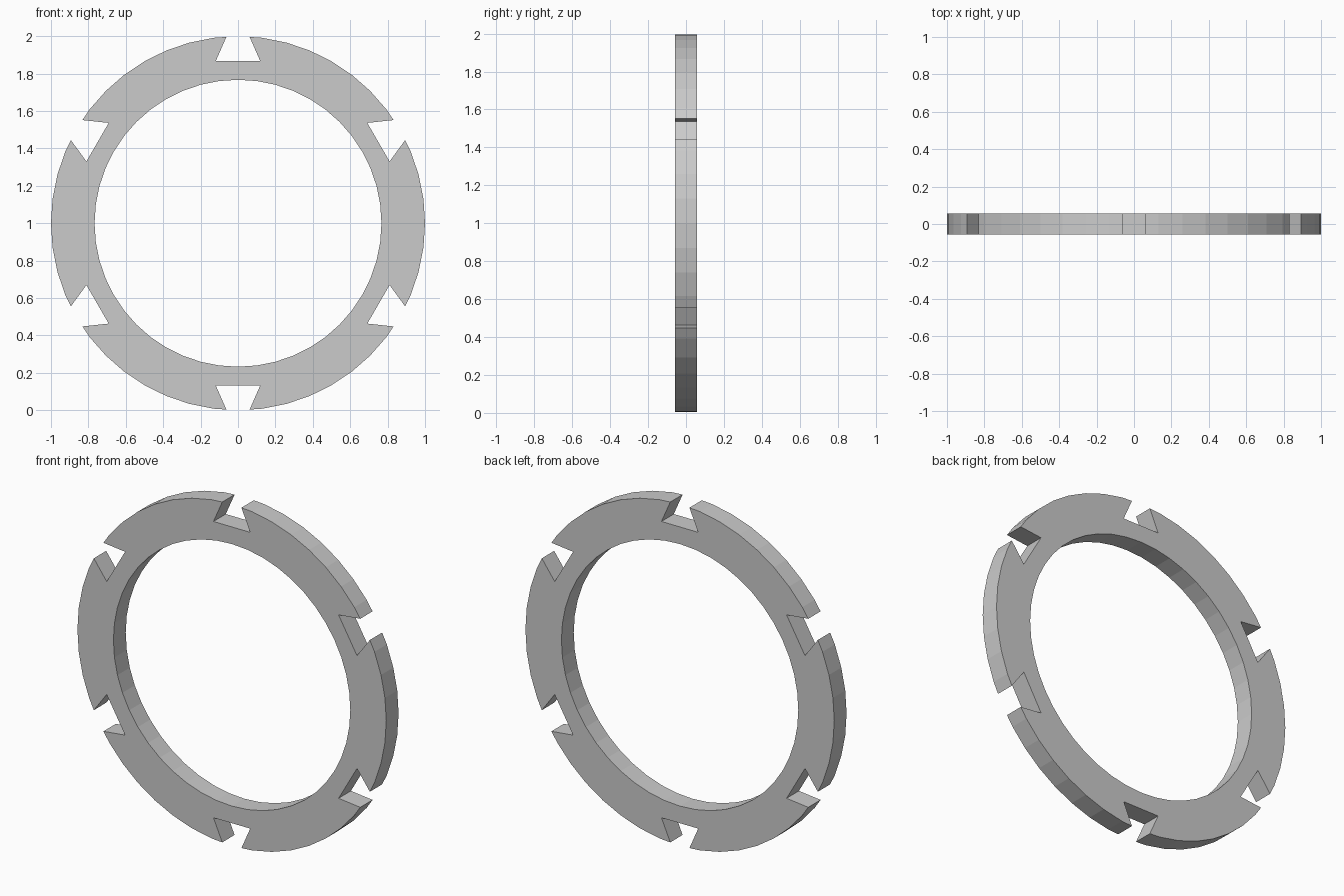
import bpy, bmesh
from math import sin, cos, radians

if "Cube" in bpy.data.objects:
    bpy.data.objects.remove(bpy.data.objects["Cube"])

R_OUT, R_IN, HALF_T = 1.0, 0.767, 0.057
STEP = 7.5                      # 48-sided circles
FLOOR, FLOOR_HALF = 0.867, 0.119
LIP, LIP_HALF = 0.996, 0.062


def place(radial, side, deg):
    """Point given by radial and sideways distance, turned about the ring axis."""
    a = radians(deg)
    return (radial * cos(a) - side * sin(a), -HALF_T,
            1 + radial * sin(a) + side * cos(a))


# Outer outline: six dovetail slots joined by arcs
outer = []
for k in range(6):
    d = 30 + 60 * k
    outer += [place(LIP, -LIP_HALF, d), place(FLOOR, -FLOOR_HALF, d),
              place(FLOOR, FLOOR_HALF, d), place(LIP, LIP_HALF, d)]
    outer += [place(R_OUT, 0, d + STEP * i) for i in range(1, 8)]

# Round bore
inner = [place(R_IN, 0, STEP * i) for i in range(48)]

# Fill between the outlines and extrude to thickness
bm = bmesh.new()
edges = []
for loop in (outer, inner):
    vs = [bm.verts.new(p) for p in loop]
    edges += [bm.edges.new((vs[i - 1], vs[i])) for i in range(len(vs))]
bmesh.ops.triangle_fill(bm, edges=edges, use_beauty=True, normal=(0, -1, 0))
ext = bmesh.ops.extrude_face_region(bm, geom=bm.faces[:], use_keep_orig=True)
bmesh.ops.translate(bm, vec=(0, 2 * HALF_T, 0),
                    verts=[g for g in ext["geom"] if isinstance(g, bmesh.types.BMVert)])
bmesh.ops.recalc_face_normals(bm, faces=bm.faces[:])

mesh = bpy.data.meshes.new("slotted_ring")
bm.to_mesh(mesh)
bm.free()
ring = bpy.data.objects.new("slotted_ring", mesh)
bpy.context.collection.objects.link(ring)
